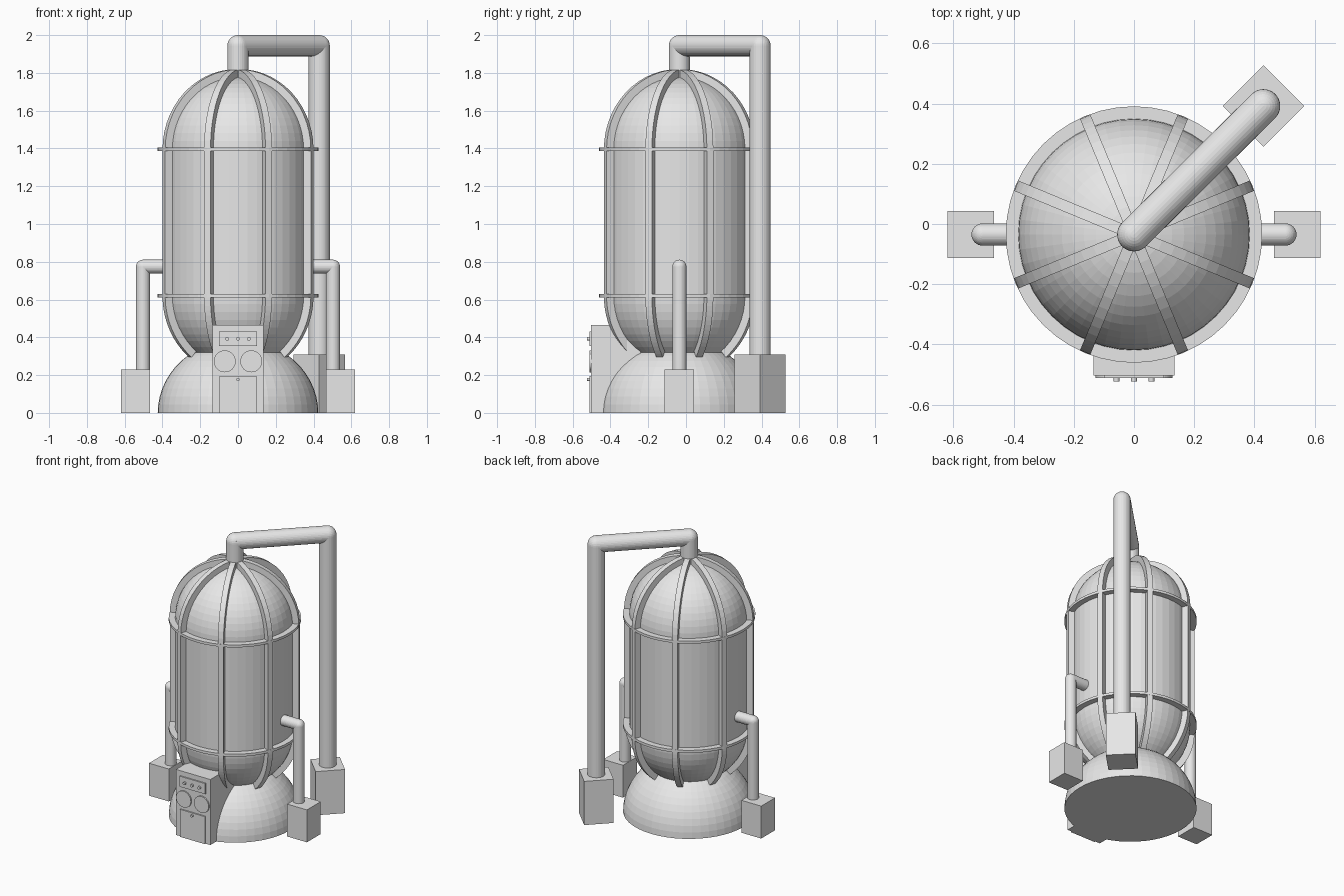
import bpy, bmesh, math
from mathutils import Vector, Matrix

if "Cube" in bpy.data.objects:
    bpy.data.objects.remove(bpy.data.objects["Cube"], do_unlink=True)

CY = -0.035                      # tank axis
TANK_R, CAGE_R = 0.385, 0.425
LOW, HIGH = 0.62, 1.395          # centres of the rounded ends

GREY = (0.8, 0.8, 0.8, 1)
metal = bpy.data.materials.new("plain_grey")
metal.use_nodes = True
metal.diffuse_color = GREY
metal.node_tree.nodes["Principled BSDF"].inputs["Base Color"].default_value = GREY


def finish(bm, name, location=(0, 0, 0), turn=0):
    bmesh.ops.recalc_face_normals(bm, faces=bm.faces)
    mesh = bpy.data.meshes.new(name)
    bm.to_mesh(mesh)
    bm.free()
    mesh.materials.append(metal)
    obj = bpy.data.objects.new(name, mesh)
    obj.location = location
    obj.rotation_euler.z = turn
    bpy.context.collection.objects.link(obj)
    return obj


def arc(radius, centre, start, end, steps=14):
    angles = [math.radians(start + (end - start) * i / steps) for i in range(steps + 1)]
    return [(radius * math.cos(a), centre + radius * math.sin(a)) for a in angles]


def lathe(name, profile, closed=False, segments=48):
    bm = bmesh.new()
    verts = [bm.verts.new((r, 0, z)) for r, z in profile]
    edges = [bm.edges.new(pair) for pair in zip(verts, verts[1:])]
    if closed:
        edges.append(bm.edges.new((verts[-1], verts[0])))
    bmesh.ops.spin(bm, geom=verts + edges, cent=(0, 0, 0), axis=(0, 0, 1),
                   angle=math.tau, steps=segments)
    bmesh.ops.remove_doubles(bm, verts=bm.verts, dist=0.0001)
    return finish(bm, name, (0, CY, 0))


def box(name, low, high, turn=0):
    low, high = Vector(low), Vector(high)
    bm = bmesh.new()
    bmesh.ops.create_cube(bm, size=1, matrix=Matrix.Diagonal((*(high - low), 1)))
    return finish(bm, name, (low + high) / 2, turn)


def add_cylinder(bm, a, b, radius, segments):
    a, b = Vector(a), Vector(b)
    spin = (b - a).to_track_quat('Z', 'Y').to_matrix().to_4x4()
    bmesh.ops.create_cone(bm, cap_ends=True, segments=segments, radius1=radius,
                          radius2=radius, depth=(b - a).length,
                          matrix=Matrix.Translation((a + b) / 2) @ spin)


def pipe(name, points, radius):
    bm = bmesh.new()
    for a, b in zip(points, points[1:]):
        add_cylinder(bm, a, b, radius, 32)
    for p in points[1:-1]:
        bmesh.ops.create_uvsphere(bm, u_segments=32, v_segments=16, radius=radius,
                                  matrix=Matrix.Translation(p))
    return finish(bm, name)


def disc(name, x, z, radius, front, segments=32):
    bm = bmesh.new()
    add_cylinder(bm, (x, -0.49, z), (x, front, z), radius, segments)
    return finish(bm, name)


# Tank and base dome
lathe("tank", arc(TANK_R, LOW, -90, 0) + arc(TANK_R, HIGH, 0, 90))
dome = [(r, z * 0.915) for r, z in arc(CAGE_R, 0, 0, 90)]
lathe("base_dome", [(0, 0)] + dome)

# Cage hoops
for name, z in (("lower_hoop", LOW), ("upper_hoop", HIGH)):
    inner, outer, half = TANK_R - 0.015, CAGE_R + 0.001, 0.009
    lathe(name, [(inner, z - half), (outer, z - half), (outer, z + half), (inner, z + half)],
          closed=True)


# Cage ribs, bent over the tank from the waist to the crown
def rib(index):
    bm = bmesh.new()
    rails = [arc(r, LOW, -50, 0) + arc(r, HIGH, 0, 90) for r in (TANK_R - 0.012, CAGE_R)]
    rows = []
    for (ri, zi), (ro, zo) in zip(*rails):
        corners = ((ri, -1, zi), (ro, -1, zo), (ro, 1, zo), (ri, 1, zi))
        rows.append([bm.verts.new((r, side * 0.0185, z)) for r, side, z in corners])
    for a, b in zip(rows, rows[1:]):
        for k in range(4):
            n = (k + 1) % 4
            bm.faces.new((a[k], a[n], b[n], b[k]))
    bm.faces.new(rows[0])
    bm.faces.new(rows[-1])
    finish(bm, f"cage_rib_{index + 1}", (0, CY, 0), math.radians(22.5 + 45 * index))


for i in range(8):
    rib(i)

# Tall outlet pipe and its footing
px, py, pz = 0.43, 0.392, 1.944
pipe("outlet_pipe", [(0, CY, 1.76), (0, CY, pz), (px, py, pz), (px, py, 0.25)], 0.056)
box("outlet_footing", (px - 0.096, py - 0.096, 0), (px + 0.096, py + 0.096, 0.31),
    math.radians(45))

# Side pipes and footings
for side, s in (("left", 1), ("right", -1)):
    pipe(f"{side}_pipe", [(s * 0.35, CY, 0.774), (s * 0.503, CY, 0.774), (s * 0.503, CY, 0.2)],
         0.037)
    x = s * 0.5425
    box(f"{side}_footing", (x - 0.0775, CY - 0.0775, 0), (x + 0.0775, CY + 0.0775, 0.23))

# Control cabinet on the front
box("control_cabinet", (-0.135, -0.503, 0), (0.135, -0.24, 0.465))
box("switch_plate", (-0.1, -0.512, 0.355), (0.1, -0.5, 0.43))
box("cabinet_door", (-0.098, -0.512, 0), (0.098, -0.5, 0.195))
disc("door_knob", 0, 0.177, 0.009, -0.524, 16)
for i in (-1, 0, 1):
    disc(f"switch_{i + 2}", i * 0.058, 0.392, 0.01, -0.524, 16)
for side, s in (("left", 1), ("right", -1)):
    disc(f"{side}_gauge", s * 0.07, 0.273, 0.058, -0.512)
